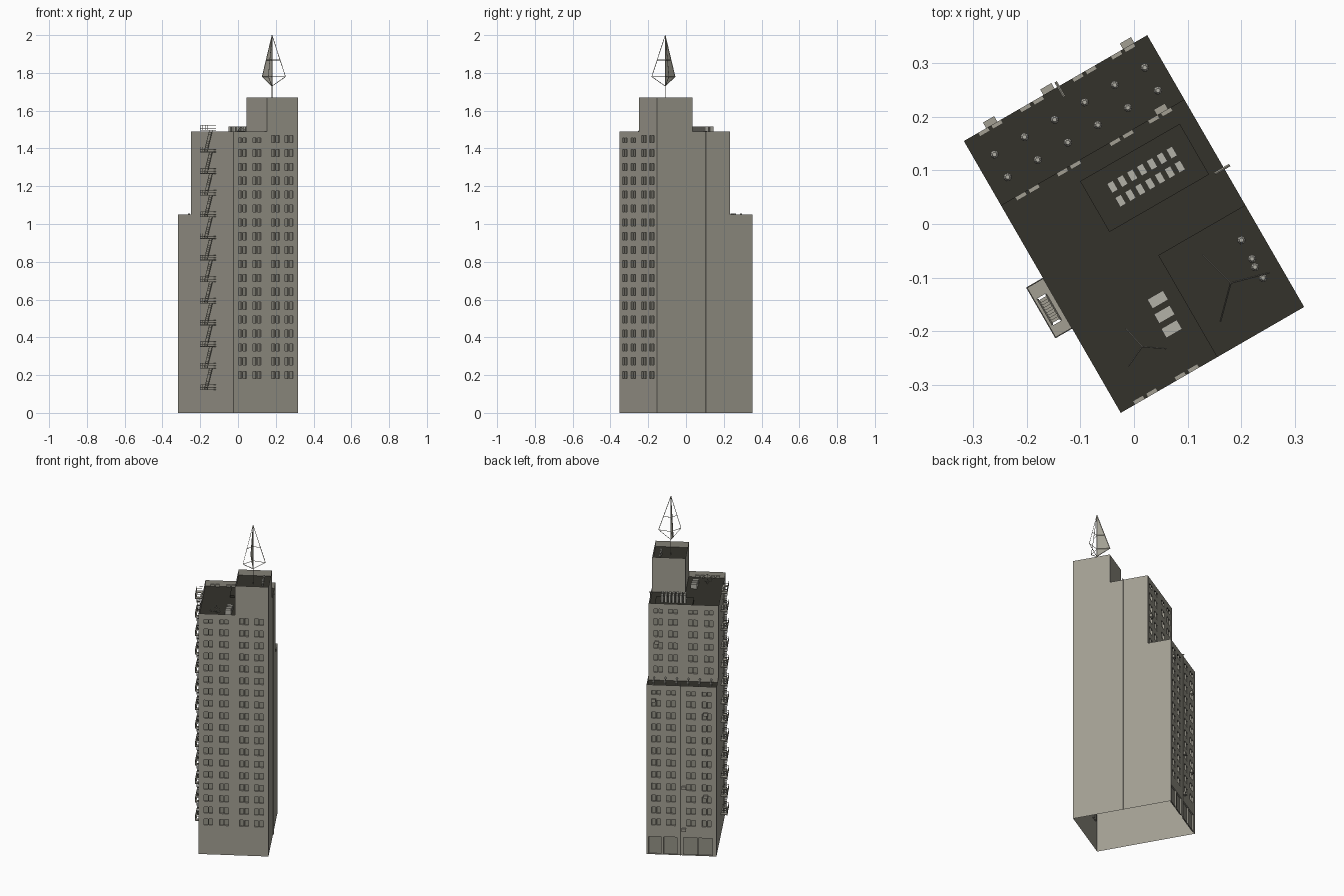
import bpy, bmesh, math
from mathutils import Vector, Matrix

if "Cube" in bpy.data.objects:
    bpy.data.objects.remove(bpy.data.objects["Cube"])

ROT = Matrix.Rotation(math.radians(30), 4, 'Z')      # the block stands turned on its plot
HU, HV = 0.197, 0.292                                # half width and half depth
Z_REAR, Z_MAIN, Z_TOWER = 1.05, 1.49, 1.67
STEP_V, TOWER_U, TOWER_V = 0.154, 0.01, -0.073
RECESS = 0.035


def material(name, col):
    m = bpy.data.materials.new(name)
    m.diffuse_color = (*col, 1)
    m.use_nodes = True
    m.node_tree.nodes["Principled BSDF"].inputs["Base Color"].default_value = m.diffuse_color
    return m


WALL = material("wall grey", (0.36, 0.345, 0.29))
ROOF = material("roof dark", (0.033, 0.032, 0.024))
PANE = material("pane grey", (0.29, 0.28, 0.235))
LIGHT = material("vent light grey", (0.45, 0.44, 0.39))


def finish(bm, name, *mats):
    me = bpy.data.meshes.new(name)
    bm.transform(ROT)
    bm.to_mesh(me)
    bm.free()
    for m in mats:
        me.materials.append(m)
    ob = bpy.data.objects.new(name, me)
    bpy.context.collection.objects.link(ob)
    return ob


def box(bm, u0, u1, v0, v1, z0, z1):
    m = (Matrix.Translation(((u0 + u1) / 2, (v0 + v1) / 2, (z0 + z1) / 2))
         @ Matrix.Diagonal((u1 - u0, v1 - v0, z1 - z0, 1)))
    bmesh.ops.create_cube(bm, size=1, matrix=m)


def bar(bm, a, b, r, sides=4, r2=None):
    a, b = Vector(a), Vector(b)
    d = b - a
    m = Matrix.Translation((a + b) / 2) @ d.to_track_quat('Z', 'Y').to_matrix().to_4x4()
    bmesh.ops.create_cone(bm, cap_ends=True, segments=sides, radius1=r,
                          radius2=r if r2 is None else r2, depth=d.length, matrix=m)


def wall(bm, a, b, z0, z1, ucuts=(), zcuts=(), depth=0.008):
    """Wall from a to b (left to right seen from outside) with recessed openings."""
    a, b = Vector((*a, 0)), Vector((*b, 0))
    d = (b - a).normalized()
    inward = Vector((-d.y, d.x, 0)) * depth
    us = [0, *sorted(ucuts), (b - a).length]
    zs = [z0, *sorted(zcuts), z1]
    for i in range(len(us) - 1):
        for j in range(len(zs) - 1):
            if zs[j + 1] - zs[j] < 1e-6:
                continue
            q = [a + d * u + Vector((0, 0, z)) for u, z in
                 ((us[i], zs[j]), (us[i + 1], zs[j]), (us[i + 1], zs[j + 1]), (us[i], zs[j + 1]))]
            if i % 2 and j % 2:
                outer = [bm.verts.new(p) for p in q]
                inner = [bm.verts.new(p + inward) for p in q]
                for k in range(4):
                    n = (k + 1) % 4
                    bm.faces.new((outer[k], outer[n], inner[n], inner[k]))
                bm.faces.new(inner).material_index = 1
            else:
                bm.faces.new([bm.verts.new(p) for p in q])


def roof(name, outline, z, rim):
    """Parapet rim with a sunken dark deck."""
    bm = bmesh.new()
    f = bm.faces.new([bm.verts.new((u, v, z)) for u, v in outline])
    bmesh.ops.inset_region(bm, faces=[f], thickness=rim, use_even_offset=True)
    deck = bmesh.ops.extrude_discrete_faces(bm, faces=[f])['faces'][0]
    bmesh.ops.translate(bm, verts=deck.verts, vec=(0, 0, -RECESS))
    deck.material_index = 1
    return finish(bm, name, WALL, ROOF)


# window layout: four columns of paired panes, eighteen floors
COLS = (-0.142, -0.053, 0.06, 0.143)
PANES = [c + o for c in COLS for o in (-0.025, -0.003, 0.003, 0.025)]
ROWS = [0.2 + 0.0735 * i for i in range(18)]
edges = lambda rows: [z + o for z in rows for o in (-0.019, 0.019)]
front_u = [u + HU for u in PANES]
back_u = [HU - u for u in PANES]

# main block and tower walls
bm = bmesh.new()
wall(bm, (-HU, -HV), (HU, -HV), 0, Z_MAIN, front_u, edges(ROWS))
wall(bm, (HU, -HV), (HU, STEP_V), 0, Z_MAIN)
wall(bm, (HU, STEP_V), (-HU, STEP_V), Z_REAR - RECESS, Z_MAIN, back_u, edges(ROWS[12:]))
wall(bm, (-HU, STEP_V), (-HU, -HV), 0, Z_MAIN)
finish(bm, "main_walls", WALL, PANE)

bm = bmesh.new()
tower = [(TOWER_U, -HV), (HU, -HV), (HU, TOWER_V), (TOWER_U, TOWER_V)]
for k in range(4):
    wall(bm, tower[k], tower[(k + 1) % 4], Z_MAIN if k < 2 else Z_MAIN - RECESS, Z_TOWER)
finish(bm, "tower_walls", WALL)

# rear block walls with shop openings on the ground floor
bm = bmesh.new()
doors = [HU - u for u in (0.185, 0.115, 0.1, 0.025, -0.012, -0.09, -0.096, -0.174)]
wall(bm, (HU, STEP_V), (HU, HV), 0, Z_REAR)
wall(bm, (HU, HV), (-HU, HV), 0, 0.13, doors, (0.003, 0.11))
wall(bm, (HU, HV), (-HU, HV), 0.13, Z_REAR, back_u, edges(ROWS[:12]))
wall(bm, (-HU, HV), (-HU, STEP_V), 0, Z_REAR)
finish(bm, "rear_walls", WALL, PANE)

# roofs
roof("main_roof", [(-HU, -HV), (TOWER_U, -HV), (TOWER_U, TOWER_V), (HU, TOWER_V),
                   (HU, STEP_V), (-HU, STEP_V)], Z_MAIN, 0.018)
roof("rear_roof", [(-HU, STEP_V), (HU, STEP_V), (HU, HV), (-HU, HV)], Z_REAR, 0.019)
roof("tower_roof", tower, Z_TOWER, 0.015)

# fire escape: landings with an opening, rails and one flight per level
bm = bmesh.new()
U0, U1, V0, V1 = -0.232, -0.197, -0.11, -0.003
LEVELS, RISE = 13, 0.1145
for k in range(LEVELS):
    z = 0.12 + RISE * k
    t = z + 0.004
    box(bm, U0, -0.226, V0, V1, z, t)
    box(bm, -0.206, U1, V0, V1, z, t)
    box(bm, -0.226, -0.206, V0, -0.088, z, t)
    box(bm, -0.226, -0.206, -0.03, V1, z, t)
    for h in (0.014, 0.028):
        bar(bm, (U0, V0, z + h), (U0, V1, z + h), 0.0011)
        for v in (V0, V1):
            bar(bm, (U0, v, z + h), (U1, v, z + h), 0.0011)
    for n in range(5):
        v = V0 + (V1 - V0) * n / 4
        bar(bm, (U0, v, z), (U0, v, z + 0.028), 0.0011)
    if k < LEVELS - 1:
        lo, hi = Vector((0, -0.032, t)), Vector((0, -0.086, t + RISE - 0.004))
        for u in (-0.225, -0.207):
            off = Vector((u, 0, 0))
            bar(bm, lo + off, hi + off, 0.0018)
        for n in range(1, 10):
            p = lo.lerp(hi, n / 10)
            box(bm, -0.225, -0.207, p.y - 0.003, p.y + 0.003, p.z - 0.001, p.z + 0.001)
finish(bm, "fire_escape", WALL)

# drain pipes hooked over the parapets
bm = bmesh.new()
bar(bm, (0.006, HV + 0.004, 0), (0.006, HV + 0.004, Z_REAR + 0.004), 0.003, 6)
bar(bm, (0.006, HV + 0.01, Z_REAR + 0.002), (0.006, HV - 0.022, Z_REAR + 0.002), 0.003, 6)
bar(bm, (HU + 0.003, 0.006, 0), (HU + 0.003, 0.006, Z_MAIN + 0.002), 0.003, 6)
bar(bm, (HU + 0.012, 0.006, Z_MAIN), (HU - 0.02, 0.006, Z_MAIN), 0.003, 6)
finish(bm, "drain_pipes", WALL)

# air conditioners under a few rear windows
bm = bmesh.new()
for u, v, z in ((-0.137, HV, 0.88), (-0.137, HV, 0.37), (-0.014, HV, 0.42),
                (-0.014, HV, 0.16), (0.157, HV, 0.955), (0.15, STEP_V, 1.25)):
    box(bm, u - 0.012, u + 0.012, v - 0.002, v + 0.012, z - 0.009, z + 0.009)
finish(bm, "wall_air_conditioners", WALL)

# roof plinth with two rows of cooling units, and three larger units
deck = Z_MAIN - RECESS
bm = bmesh.new()
box(bm, -0.047, 0.167, 0.01, 0.119, deck, deck + 0.012)
finish(bm, "roof_plinth", ROOF)
bm = bmesh.new()
for i in range(7):
    for v in (0.08, 0.05):
        u = 0.0212 * i
        box(bm, u - 0.0065, u + 0.0065, v - 0.01, v + 0.01, deck + 0.012, Z_MAIN + 0.025)
for u, v in ((-0.032, -0.144), (-0.035, -0.174), (-0.037, -0.204)):
    box(bm, u - 0.017, u + 0.017, v - 0.01, v + 0.01, deck, deck + 0.026)
finish(bm, "cooling_units", LIGHT)

# mushroom vents
bm = bmesh.new()


def vent(u, v, top, base):
    bar(bm, (u, v, base), (u, v, top - 0.006), 0.004, 6)
    bar(bm, (u, v, top - 0.009), (u, v, top), 0.008, 8, 0.004)


for i in range(6):
    for v in (0.242, 0.193):
        vent(-0.16 + 0.0646 * i, v, Z_REAR + 0.005, Z_REAR - RECESS)
for u, v in ((0.158, -0.126), (0.158, -0.166), (0.155, -0.182), (0.158, -0.207)):
    vent(u, v, Z_TOWER - 0.005, Z_TOWER - RECESS)
finish(bm, "roof_vents", LIGHT)


def antenna(name, u, v, base, low, mid, top, arm, angles, solid, r):
    """Three-sided mast: open trussed arms, optionally one solid fin."""
    bm = bmesh.new()
    bar(bm, (u, v, base), (u, v, top), r)
    c = Vector((u, v, 0))
    for k, ang in enumerate(angles):
        a = math.radians(ang)
        out = c + Vector((math.cos(a), math.sin(a), 0)) * arm
        tip, foot, head = out + Vector((0, 0, mid)), c + Vector((0, 0, low)), c + Vector((0, 0, top))
        if solid and k == 0:
            bm.faces.new([bm.verts.new(p) for p in (foot, tip, head)])
        bar(bm, foot, tip, r)
        bar(bm, tip, head, r)
        bar(bm, tip, c + Vector((0, 0, mid)), r)
        p = tip.lerp(head, 0.4)
        bar(bm, p, (u, v, p.z), r)
    finish(bm, name, WALL)


antenna("spire", 0.101, -0.185, Z_TOWER - RECESS, 1.73, 1.78, 2.0, 0.074,
        (105, -15, 225), True, 0.0016)
antenna("small_antenna", -0.101, -0.205, deck, deck + 0.01, deck + 0.022, Z_MAIN + 0.025, 0.045,
        (102, -35, 205), False, 0.0013)
